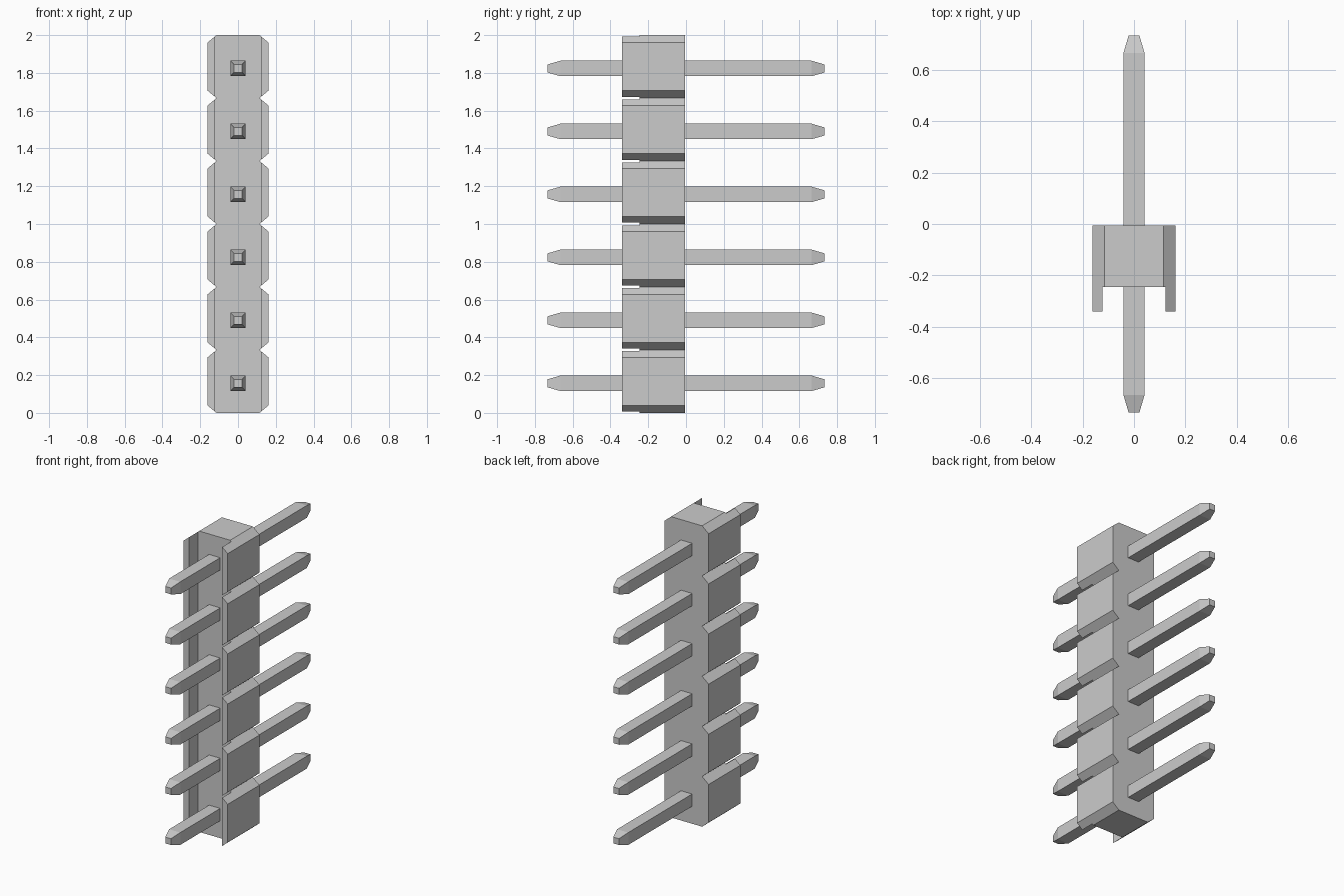
import bpy
import bmesh

cube = bpy.data.objects.get("Cube")
if cube:
    bpy.data.objects.remove(cube)

PINS = 6
PITCH = 2 / PINS
CHAMFER = 0.04
BACK, WEB, FRONT = -0.006, -0.245, -0.34

grey = bpy.data.materials.new("plain grey")
grey.use_nodes = True
colour = (0.6, 0.6, 0.6, 1)
grey.diffuse_color = colour
grey.node_tree.nodes["Principled BSDF"].inputs["Base Color"].default_value = colour


def make_object(name, bm):
    bmesh.ops.recalc_face_normals(bm, faces=bm.faces)
    mesh = bpy.data.meshes.new(name)
    bm.to_mesh(mesh)
    bm.free()
    mesh.materials.append(grey)
    obj = bpy.data.objects.new(name, mesh)
    bpy.context.collection.objects.link(obj)
    return obj


def loft(name, rings):
    """Closed solid through a list of rings with equal point counts."""
    bm = bmesh.new()
    loops = [[bm.verts.new(p) for p in ring] for ring in rings]
    n = len(loops[0])
    for a, b in zip(loops, loops[1:]):
        for i in range(n):
            j = (i + 1) % n
            bm.faces.new((a[i], a[j], b[j], b[i]))
    bm.faces.new(loops[0])
    bm.faces.new(loops[-1])
    return make_object(name, bm)


def square(y, half, z):
    return [(sx * half, y, z + sz * half)
            for sx, sz in ((-1, -1), (1, -1), (1, 1), (-1, 1))]


# Housing: notched outline, one chamfered cell per pin
right_side = []
for i in range(PINS):
    z = i * PITCH
    right_side += [(0.114, z), (0.162, z + CHAMFER), (0.162, z + PITCH - CHAMFER)]
right_side.append((0.114, PINS * PITCH))
outline = right_side + [(-x, z) for x, z in reversed(right_side)]
housing = loft("housing", [[(x, y, z) for x, z in outline] for y in (FRONT, BACK)])

# Channel down the front of the housing, leaving a rail on each side
channel = loft("channel_cutter", [
    [(x, y, z) for x, z in ((-0.122, -1), (0.122, -1), (0.122, 3), (-0.122, 3))]
    for y in (FRONT - 0.2, WEB)])
channel.hide_render = True
channel.hide_viewport = True
cut = housing.modifiers.new("channel", "BOOLEAN")
cut.operation = "DIFFERENCE"
cut.solver = "EXACT"
cut.object = channel

# Square pins with tapered tips
for i in range(PINS):
    z = (i + 0.5) * PITCH - 0.01
    loft(f"pin_{i + 1}", [square(y, half, z) for y, half in (
        (-0.734, 0.021), (-0.665, 0.041), (0.665, 0.041), (0.734, 0.021))])
